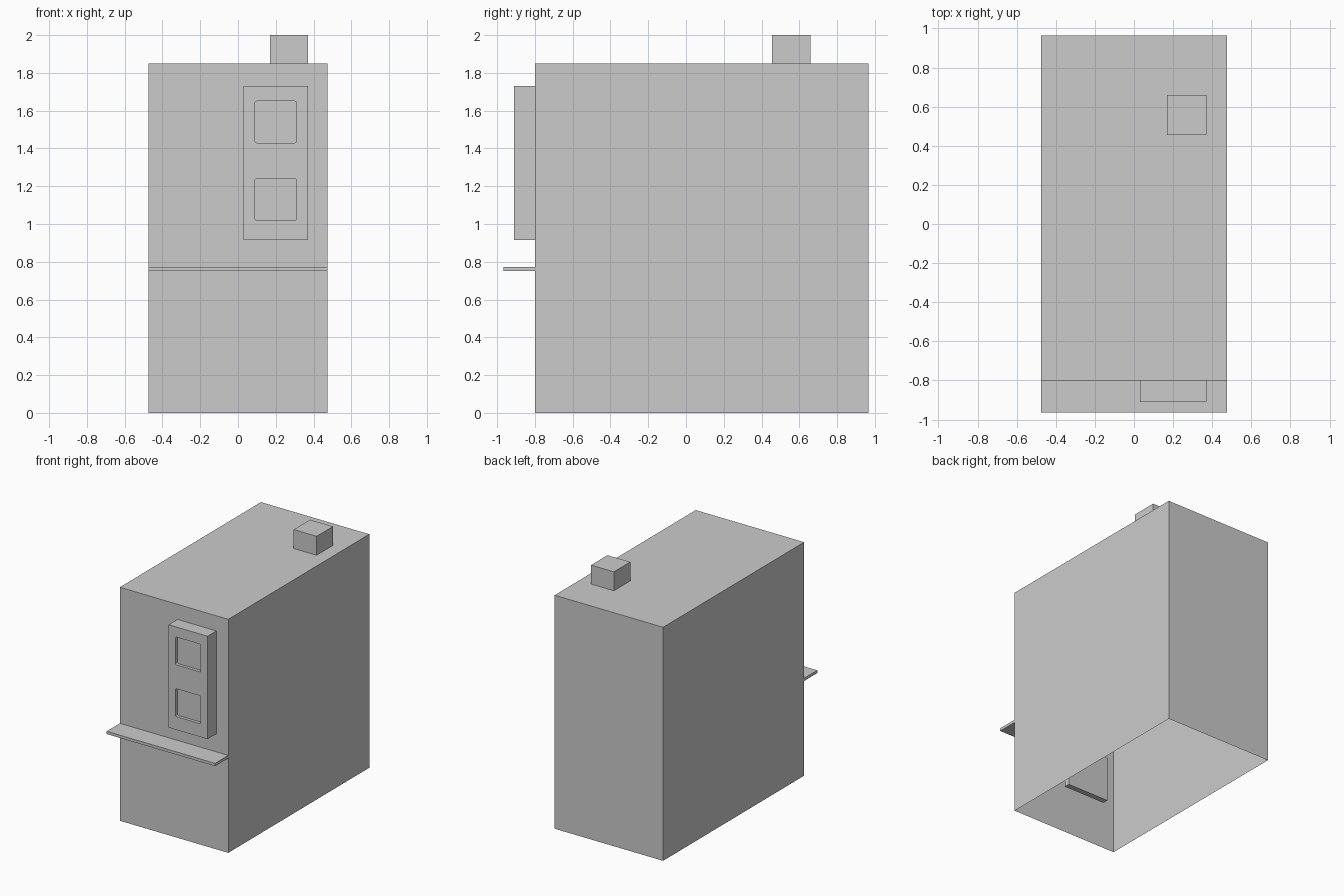
import bpy, bmesh

if "Cube" in bpy.data.objects:
    bpy.data.objects.remove(bpy.data.objects["Cube"])


def box(name, x, y, z, open_bottom=False, round_corners=0.0):
    """Box from (min, max) ranges, optionally open below or rounded along y."""
    bm = bmesh.new()
    bmesh.ops.create_cube(bm, size=1)
    for v in bm.verts:
        v.co = [r[0] + (c + 0.5) * (r[1] - r[0]) for c, r in zip(v.co, (x, y, z))]
    bm.normal_update()
    if open_bottom:
        floor = [f for f in bm.faces if f.normal.z < -0.9]
        bmesh.ops.delete(bm, geom=floor, context='FACES_ONLY')
    if round_corners:
        edges = [e for e in bm.edges
                 if abs(e.verts[0].co.y - e.verts[1].co.y) > 1e-4]
        bmesh.ops.bevel(bm, geom=edges, offset=round_corners, segments=3,
                        profile=0.5, affect='EDGES')
    mesh = bpy.data.meshes.new(name)
    bm.to_mesh(mesh)
    bm.free()
    obj = bpy.data.objects.new(name, mesh)
    bpy.context.collection.objects.link(obj)
    return obj


# Hollow cabinet, open underneath
box("cabinet", (-0.475, 0.475), (-0.80, 0.965), (0, 1.85), open_bottom=True)

# Shelf across the front and vent box on the roof
box("front_shelf", (-0.475, 0.475), (-0.965, -0.80), (0.75, 0.772))
box("roof_vent", (0.17, 0.37), (0.455, 0.66), (1.85, 2.0))

# Plate inside the cabinet, seen through the open base
box("inner_plate", (-0.185, 0.185), (-0.57, -0.525), (0.21, 0.57))

# Raised panel with two shallow rounded recesses
panel = box("control_panel", (0.03, 0.37), (-0.91, -0.80), (0.915, 1.73))
for i, z in enumerate((1.02, 1.43)):
    cutter = box(f"recess_cutter_{i + 1}", (0.09, 0.31), (-0.95, -0.885),
                 (z, z + 0.22), round_corners=0.008)
    cutter.hide_render = True
    cutter.display_type = 'WIRE'
    mod = panel.modifiers.new(f"recess_{i + 1}", 'BOOLEAN')
    mod.operation = 'DIFFERENCE'
    mod.solver = 'EXACT'
    mod.object = cutter
